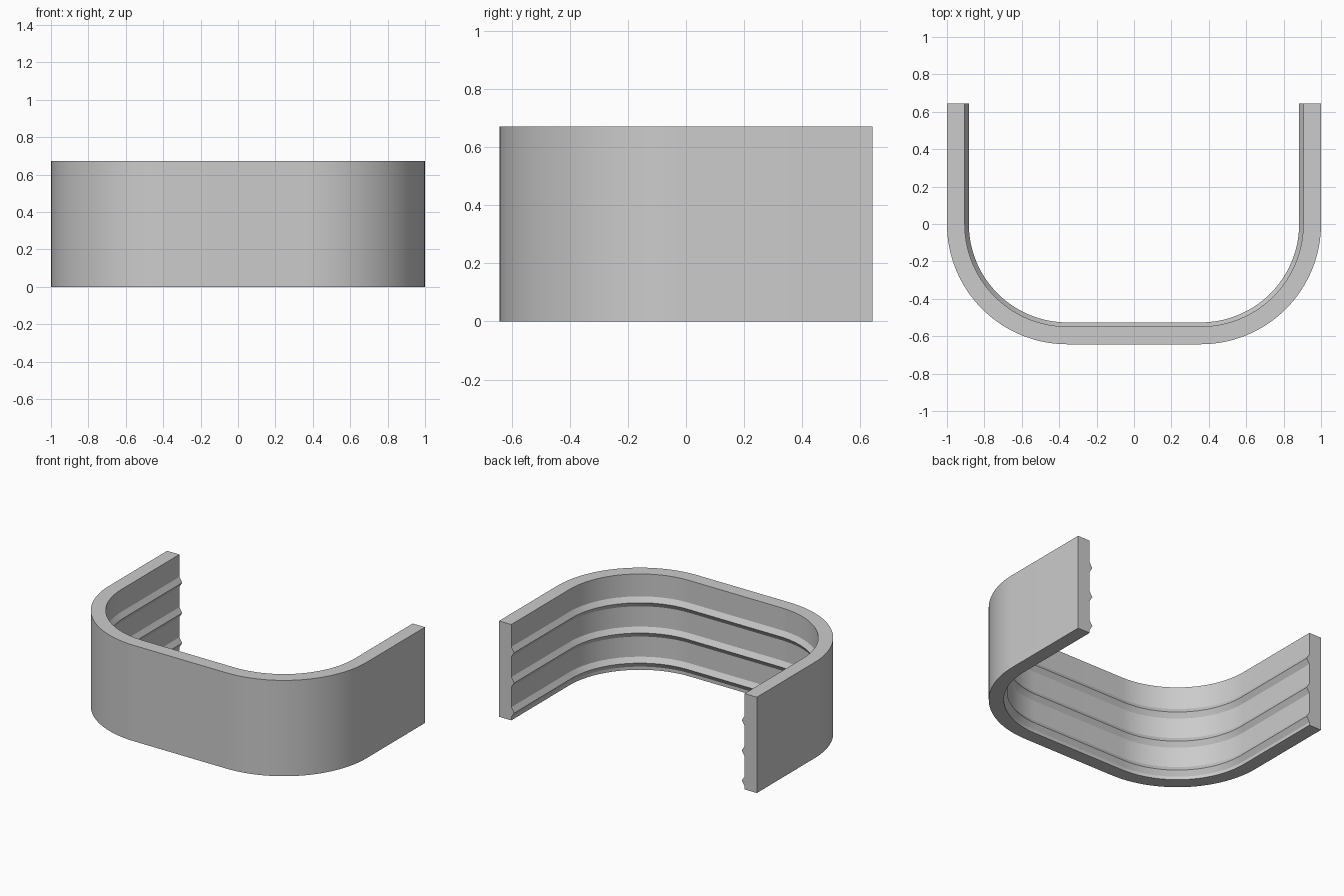
import bpy, bmesh
from math import radians, sin, cos, pi

cube = bpy.data.objects.get("Cube")
if cube:
    bpy.data.objects.remove(cube, do_unlink=True)

HEIGHT, WALL, RIDGE, HALF = 0.672, 0.095, 0.022, 0.035
RADIUS, CENTRE, END, STEPS = 0.643, 0.357, 0.643, 32

grey = bpy.data.materials.new("plain_grey")
grey.use_nodes = True
grey.diffuse_color = (0.6, 0.6, 0.6, 1)
grey.node_tree.nodes["Principled BSDF"].inputs["Base Color"].default_value = grey.diffuse_color

# Wall cross-section as (inward depth, height), with three inner ridges
profile = [(0, HEIGHT), (0, 0), (WALL, 0)]
for z in (0.057, 0.268, 0.48):
    profile += [(WALL, z - HALF), (WALL + RIDGE, z), (WALL, z + HALF)]
profile.append((WALL, HEIGHT))

# U-shaped path as (arc centre x, end y, angle)
path = [(-CENTRE, END, pi)]
path += [(-CENTRE, 0, pi + pi / 2 * i / STEPS) for i in range(STEPS + 1)]
path += [(CENTRE, 0, 1.5 * pi + pi / 2 * i / STEPS) for i in range(STEPS + 1)]
path.append((CENTRE, END, 2 * pi))

# Sweep the cross-section along the path and close both ends
bm = bmesh.new()
rings = []
for cx, y, a in path:
    rings.append([bm.verts.new((cx + (RADIUS - d) * cos(a), y + (RADIUS - d) * sin(a), z))
                  for d, z in profile])
n = len(profile)
for r, s in zip(rings, rings[1:]):
    for i in range(n):
        j = (i + 1) % n
        bm.faces.new((r[i], r[j], s[j], s[i]))
bm.faces.new(rings[0])
bm.faces.new(rings[-1])
bmesh.ops.recalc_face_normals(bm, faces=bm.faces)

mesh = bpy.data.meshes.new("ridged_band")
bm.to_mesh(mesh)
bm.free()
mesh.materials.append(grey)
band = bpy.data.objects.new("ridged_band", mesh)
bpy.context.collection.objects.link(band)

# Smooth bends with crisp ridges and rims
bpy.ops.object.select_all(action="DESELECT")
band.select_set(True)
bpy.context.view_layer.objects.active = band
bpy.ops.object.shade_smooth_by_angle(angle=radians(20))
